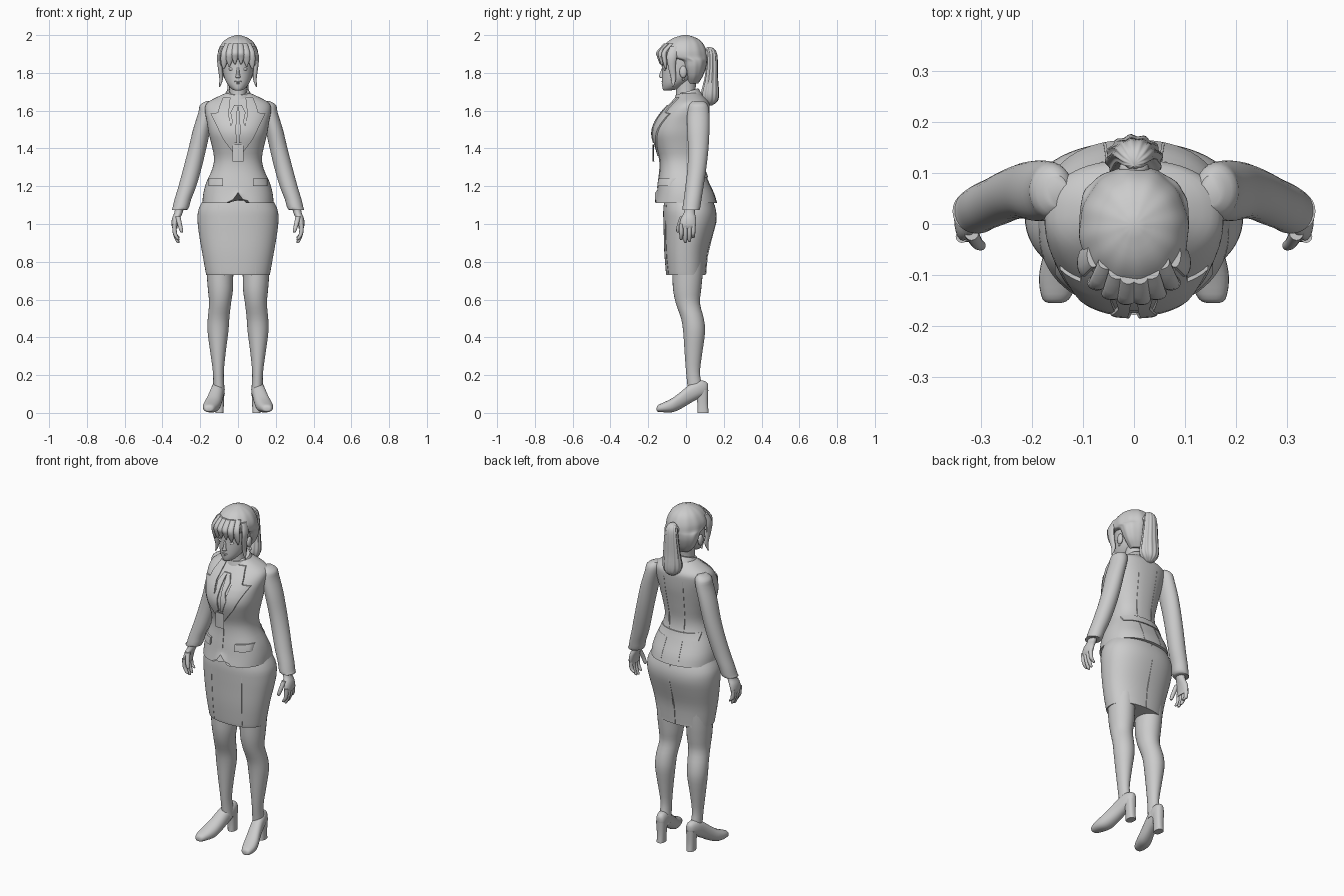
import bpy, bmesh, math
from mathutils import Vector

grey = bpy.data.materials.new("plain_grey")
grey.diffuse_color = (0.6, 0.6, 0.6, 1)


def finish(name, bm, angle=40):
    bmesh.ops.recalc_face_normals(bm, faces=bm.faces)
    me = bpy.data.meshes.new(name)
    bm.to_mesh(me)
    bm.free()
    ob = bpy.data.objects.new(name, me)
    bpy.context.collection.objects.link(ob)
    me.materials.append(grey)
    bpy.ops.object.select_all(action='DESELECT')
    ob.select_set(True)
    bpy.context.view_layer.objects.active = ob
    bpy.ops.object.shade_smooth_by_angle(angle=math.radians(angle))
    return ob


def smooth_rings(rings, k):
    """Catmull-Rom interpolation between rings."""
    out = []
    for i in range(len(rings) - 1):
        p = [rings[max(i - 1, 0)], rings[i], rings[i + 1], rings[min(i + 2, len(rings) - 1)]]
        for j in range(k):
            t = j / k
            out.append(tuple(0.5 * (2 * b + (c - a) * t + (2 * a - 5 * b + 4 * c - d) * t * t
                                    + (3 * b - a - 3 * c + d) * t ** 3) for a, b, c, d in zip(*p)))
    return out + [rings[-1]]


def loft(name, rings, n=24, k=3, e=2.0, along_y=False, mirror=False, ripple=0, warp=None):
    """Rings (cx, cy, z, rx, ry) joined into a closed skin; mirrored on x if wanted."""
    bm = bmesh.new()
    for s in ((1, -1) if mirror else (1,)):
        rows = []
        for cx, cy, z, rx, ry in smooth_rings(rings, k):
            row = []
            for i in range(n):
                a = math.tau * i / n
                c, d = math.cos(a), math.sin(a)
                f = 1 + ripple * math.sin(a * 12)
                x = cx + f * rx * math.copysign(abs(c) ** (2 / e), c)
                y = cy + f * ry * math.copysign(abs(d) ** (2 / e), d)
                v = Vector((s * x, z, y) if along_y else (s * x, y, z))
                row.append(bm.verts.new(warp(v) if warp else v))
            rows.append(row)
        for a, b in zip(rows, rows[1:]):
            for i in range(n):
                bm.faces.new((a[i], a[(i + 1) % n], b[(i + 1) % n], b[i]))
        bm.faces.new(rows[0])
        bm.faces.new(rows[-1])
    return finish(name, bm)


def body(rows):
    """(z, half width, front y, back y) -> loft rings."""
    return [(0, (f + b) / 2, z, w, (b - f) / 2) for z, w, f, b in rows]


def ball(name, loc, size, mirror=False):
    bm = bmesh.new()
    for s in ((1, -1) if mirror else (1,)):
        r = bmesh.ops.create_uvsphere(bm, u_segments=16, v_segments=10, radius=1)
        for v in r["verts"]:
            v.co = Vector((s * (loc[0] + v.co.x * size[0]), loc[1] + v.co.y * size[1], loc[2] + v.co.z * size[2]))
    return finish(name, bm)


def patch(name, rows, rings, e, off=0.006, side=-1, mirror=False, thick=0.008):
    """Thin cloth piece of rows (x0, x1, z) laid on the lofted surface."""
    dense = smooth_rings(rings, 3)

    def depth(x, z):
        for a, b in zip(dense, dense[1:]):
            if a[2] <= z <= b[2]:
                t = (z - a[2]) / (b[2] - a[2])
                _, cy, _, rx, ry = (p + (q - p) * t for p, q in zip(a, b))
                u = min(abs(x) / rx, 0.97)
                return cy + side * ry * (1 - u ** e) ** (1 / e)
        return 0

    bm = bmesh.new()
    for s in ((1, -1) if mirror else (1,)):
        grid = []
        for a, b in zip(rows, rows[1:]):
            for j in range(5):
                r = [p + (q - p) * j / 4 for p, q in zip(a, b)]
                grid.append([(r[0] + (r[1] - r[0]) * i / 8, r[2]) for i in range(9)])
        sheets = [[[bm.verts.new((s * x, depth(x, z) + side * o, z)) for x, z in row] for row in grid]
                  for o in (off, off - thick)]
        f, g = sheets
        for i in range(len(grid) - 1):
            for j in range(8):
                for sh in sheets:
                    bm.faces.new((sh[i][j], sh[i][j + 1], sh[i + 1][j + 1], sh[i + 1][j]))
            for j in (0, 8):
                bm.faces.new((f[i][j], f[i + 1][j], g[i + 1][j], g[i][j]))
        for i in (0, -1):
            for j in range(8):
                bm.faces.new((f[i][j], f[i][j + 1], g[i][j + 1], g[i][j]))
    bmesh.ops.remove_doubles(bm, verts=bm.verts, dist=1e-5)
    return finish(name, bm)


# Jacket with a notch at the front hem
jacket = body([(1.11, .188, -.165, .165), (1.16, .184, -.155, .15), (1.22, .168, -.147, .122),
               (1.29, .137, -.138, .096), (1.35, .127, -.14, .09), (1.42, .14, -.16, .1),
               (1.48, .155, -.172, .11), (1.54, .165, -.156, .12), (1.6, .175, -.115, .125),
               (1.64, .165, -.078, .123), (1.67, .115, -.05, .1), (1.695, .06, -.035, .07)])


def hem_notch(v):
    if v.z < 1.18 and v.y < 0:
        v.z += max(0, 1 - abs(v.x) / .04) * (1.18 - v.z) * .8
    return v


loft("jacket", jacket, n=64, e=2.3, warp=hem_notch)
patch("front_edge", [(-.004, .004, 1.19), (-.004, .004, 1.36)], jacket, 2.3, off=.003)
patch("lapel", [(0, .012, 1.36), (.025, .08, 1.45), (.045, .13, 1.555), (.05, .145, 1.585),
                (.05, .105, 1.59), (.045, .1, 1.62), (.04, .08, 1.67)], jacket, 2.3, off=.009, mirror=True)
patch("pocket_flap", [(.08, .155, 1.2), (.08, .155, 1.24)], jacket, 2.3, off=.013, thick=.015, mirror=True)
patch("back_belt", [(-.13, .13, 1.245), (-.13, .13, 1.285)], jacket, 2.3, off=.007, side=1)
patch("back_seam", [(.055, .06, 1.12), (.045, .05, 1.3), (.06, .065, 1.6)], jacket, 2.3,
      off=.002, side=1, mirror=True)


# Collar, rising towards the back
def tilt(v):
    v.z += .3 * (v.y - .02)
    return v


loft("collar", [(0, .01, 1.63, .11, .095), (0, .01, 1.665, .083, .077), (0, .005, 1.705, .062, .06)],
     n=32, warp=tilt)

# Shirt ribbon and name card
patch("ribbon", [(.005, .02, 1.43), (.012, .045, 1.5), (.008, .03, 1.54), (.005, .04, 1.59),
                 (0, .02, 1.63)], jacket, 2.3, off=.013, mirror=True)
patch("lanyard", [(-.02, .02, 1.42), (-.03, .03, 1.6)], jacket, 2.3, off=.003)
loft("name_card", [(0, -.172, 1.33, .03, .004), (0, -.174, 1.42, .03, .004)], n=4, k=1,
     warp=lambda v: Vector((math.copysign(.028, v.x) if abs(v.x) > .01 else v.x, v.y, v.z)))

# Skirt
skirt = body([(.73, .168, -.104, .104), (.75, .172, -.107, .105), (.85, .19, -.115, .115),
              (.95, .207, -.118, .143), (1.02, .214, -.12, .16), (1.08, .208, -.12, .157),
              (1.15, .17, -.11, .13), (1.2, .14, -.1, .1)])
loft("skirt", skirt, n=64, e=2.25)
patch("skirt_seam", [(.09, .094, .735), (.1, .104, 1.1)], skirt, 2.25, off=.002, mirror=True)
patch("skirt_back_seam", [(-.003, .003, .735), (-.003, .003, 1.1)], skirt, 2.25, off=.003, side=1)

# Sleeves
loft("sleeve", [(.325, .025, 1.075, .03, .036), (.307, .027, 1.078, .042, .046), (.292, .035, 1.13, .044, .047),
                (.268, .045, 1.2, .047, .048), (.24, .058, 1.3, .048, .05), (.215, .065, 1.4, .047, .054),
                (.192, .065, 1.5, .046, .059), (.167, .065, 1.59, .043, .058),
                (.16, .065, 1.63, .041, .05), (.15, .065, 1.65, .02, .03)], n=28, mirror=True)

# Hands
loft("palm", [(.333, .008, .975, .012, .036), (.335, .01, .995, .017, .043), (.328, .013, 1.03, .021, .04),
              (.315, .018, 1.06, .022, .029), (.307, .022, 1.1, .023, .028)], n=20, mirror=True)
for i, (y, low) in enumerate([(-.025, .915), (-.003, .9), (.018, .905), (.038, .925)]):
    loft(f"finger_{i + 1}", [(.315, y, low, .004, .004), (.32, y, low + .008, .009, .009),
                             (.334, y, .95, .011, .011), (.337, y, 1.0, .012, .012)], n=12, mirror=True)
loft("thumb", [(.298, -.042, .955, .005, .005), (.3, -.042, .965, .01, .01), (.308, -.036, .995, .012, .012),
               (.318, -.018, 1.04, .014, .014)], n=12, mirror=True)

# Legs
loft("leg", [(.1, .05, .1, .03, .04), (.102, .045, .15, .029, .038), (.104, .037, .22, .029, .037),
             (.106, .04, .33, .042, .048), (.106, .043, .43, .055, .058), (.103, .034, .5, .057, .06),
             (.095, .01, .58, .058, .064), (.093, .006, .65, .066, .074), (.095, .008, .73, .07, .08),
             (.095, .01, .85, .075, .085)], n=28, mirror=True)

# Shoes
loft("shoe", [(.155, .02, -.155, .01, .008), (.153, .024, -.147, .026, .018), (.147, .031, -.11, .039, .028),
              (.137, .042, -.07, .043, .038), (.125, .065, -.03, .04, .045), (.112, .1, .02, .036, .05),
              (.103, .125, .07, .033, .047), (.098, .13, .105, .024, .036), (.098, .133, .117, .01, .018)],
     n=24, e=2.3, along_y=True, mirror=True)
loft("shoe_heel", [(.098, .09, 0, .022, .03), (.098, .088, .05, .023, .028), (.099, .085, .12, .028, .033)],
     n=20, e=2.6, mirror=True)

# Neck, head and face
loft("neck", body([(1.58, .07, -.06, .07), (1.66, .05, -.055, .055), (1.71, .046, -.052, .05),
                   (1.78, .05, -.055, .06)]))
loft("head", body([(1.706, .012, -.116, -.09), (1.714, .032, -.123, -.045), (1.74, .056, -.127, .0),
                   (1.78, .074, -.127, .05), (1.84, .083, -.124, .08), (1.9, .082, -.122, .09),
                   (1.95, .06, -.09, .07)]), n=40)
loft("nose", body([(1.772, .008, -.133, -.11), (1.778, .014, -.142, -.11), (1.79, .01, -.141, -.11),
                   (1.83, .006, -.126, -.11)]), n=12)
ball("upper_lip", (0, -.122, 1.754), (.02, .009, .005))
ball("lower_lip", (0, -.12, 1.745), (.016, .009, .005))
ball("eye", (.034, -.111, 1.82), (.016, .008, .008), mirror=True)
ball("ear", (.086, -.015, 1.805), (.012, .02, .032), mirror=True)
ball("earring", (.093, -.015, 1.765), (.006, .006, .009), mirror=True)

# Hair: cap, fringe, side locks, ponytail
loft("hair_cap", body([(1.745, .045, .0, .065), (1.78, .078, -.01, .088), (1.83, .1, -.03, .107),
                       (1.865, .105, -.05, .112), (1.885, .107, -.125, .113), (1.92, .104, -.132, .107),
                       (1.96, .083, -.102, .087), (1.985, .052, -.065, .055), (2.0, .012, -.015, .01)]),
     n=96, ripple=.01)
for i, (x, low, w) in enumerate([(.014, 1.845, .016), (.04, 1.835, .018), (.066, 1.82, .017)]):
    f = -.145 + x * x * 7
    loft(f"fringe_{i + 1}", [(x * 1.15, f + .008, low, .003, .003), (x * 1.12, f + .003, low + .035, w, .011),
                             (x * 1.05, f, 1.91, w * 1.15, .014), (x * .8, f + .04, 1.955, w, .014)],
         n=14, mirror=True)
loft("side_lock", [(.098, -.07, 1.725, .003, .003), (.089, -.066, 1.77, .01, .014), (.095, -.075, 1.83, .012, .02),
                   (.098, -.075, 1.89, .013, .028), (.08, -.06, 1.94, .012, .025)], n=14, mirror=True)
loft("ponytail", [(0, .12, 1.628, .012, .018), (0, .126, 1.65, .04, .04), (0, .127, 1.69, .055, .047),
                  (0, .133, 1.76, .05, .036), (0, .138, 1.84, .043, .03), (0, .137, 1.9, .036, .027),
                  (0, .128, 1.928, .024, .02), (0, .12, 1.936, .008, .008)], n=72, ripple=.05)
ball("hair_tie", (0, .108, 1.895), (.03, .018, .03))
